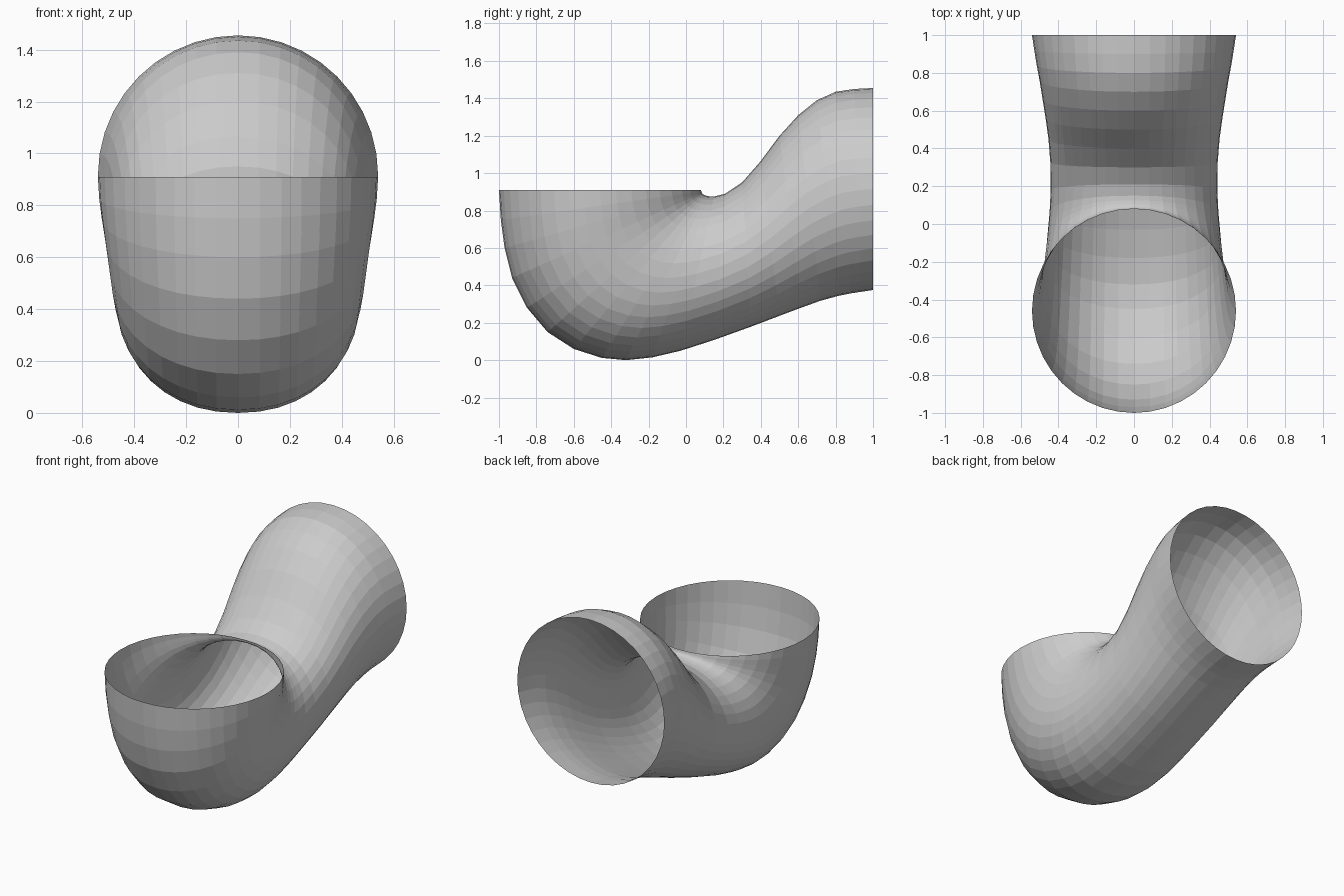
import bpy, bmesh, math

# Cross-sections: outer (y, z), inner (y, z), half width
SECTIONS = [
    (-1.00, .91, .08, .91, .540), (-.99, .75, .082, .903, .535),
    (-.97, .60, .083, .898, .525), (-.93, .44, .085, .894, .512),
    (-.85, .28, .087, .891, .499), (-.74, .15, .09, .888, .488),
    (-.60, .06, .095, .885, .478), (-.45, .012, .10, .882, .470),
    (-.32, .00, .11, .879, .462), (-.18, .015, .125, .876, .455),
    (-.03, .05, .15, .875, .447), (.15, .108, .21, .89, .441),
    (.35, .18, .30, .95, .443), (.50, .237, .40, 1.065, .453),
    (.62, .282, .50, 1.20, .468), (.72, .318, .60, 1.31, .484),
    (.82, .345, .70, 1.39, .500), (.88, .357, .80, 1.435, .515),
    (.94, .366, .90, 1.45, .528), (1.0, .375, 1.0, 1.455, .540),
]
SIDES = 40


def pinch(v, p):
    return math.copysign(abs(v) ** p, v)


# Bent open tube, lofted through the sections
bm = bmesh.new()
rings = []
for i, (oy, oz, iy, iz, w) in enumerate(SECTIONS):
    # sections are slightly fuller than an ellipse at the bend
    p = 1 - .07 * math.sin(math.pi * i / (len(SECTIONS) - 1))
    ring = []
    for k in range(SIDES):
        a = 2 * math.pi * k / SIDES
        c, s = pinch(math.cos(a), p), pinch(math.sin(a), p)
        t = (1 - c) / 2
        ring.append(bm.verts.new((w * s, oy + (iy - oy) * t, oz + (iz - oz) * t)))
    rings.append(ring)
for r0, r1 in zip(rings, rings[1:]):
    for k in range(SIDES):
        n = (k + 1) % SIDES
        bm.faces.new((r0[k], r0[n], r1[n], r1[k]))
bmesh.ops.recalc_face_normals(bm, faces=bm.faces)

mesh = bpy.data.meshes.new("bent_tube")
bm.to_mesh(mesh)
bm.free()
tube = bpy.data.objects.new("bent_tube", mesh)
bpy.context.collection.objects.link(tube)
